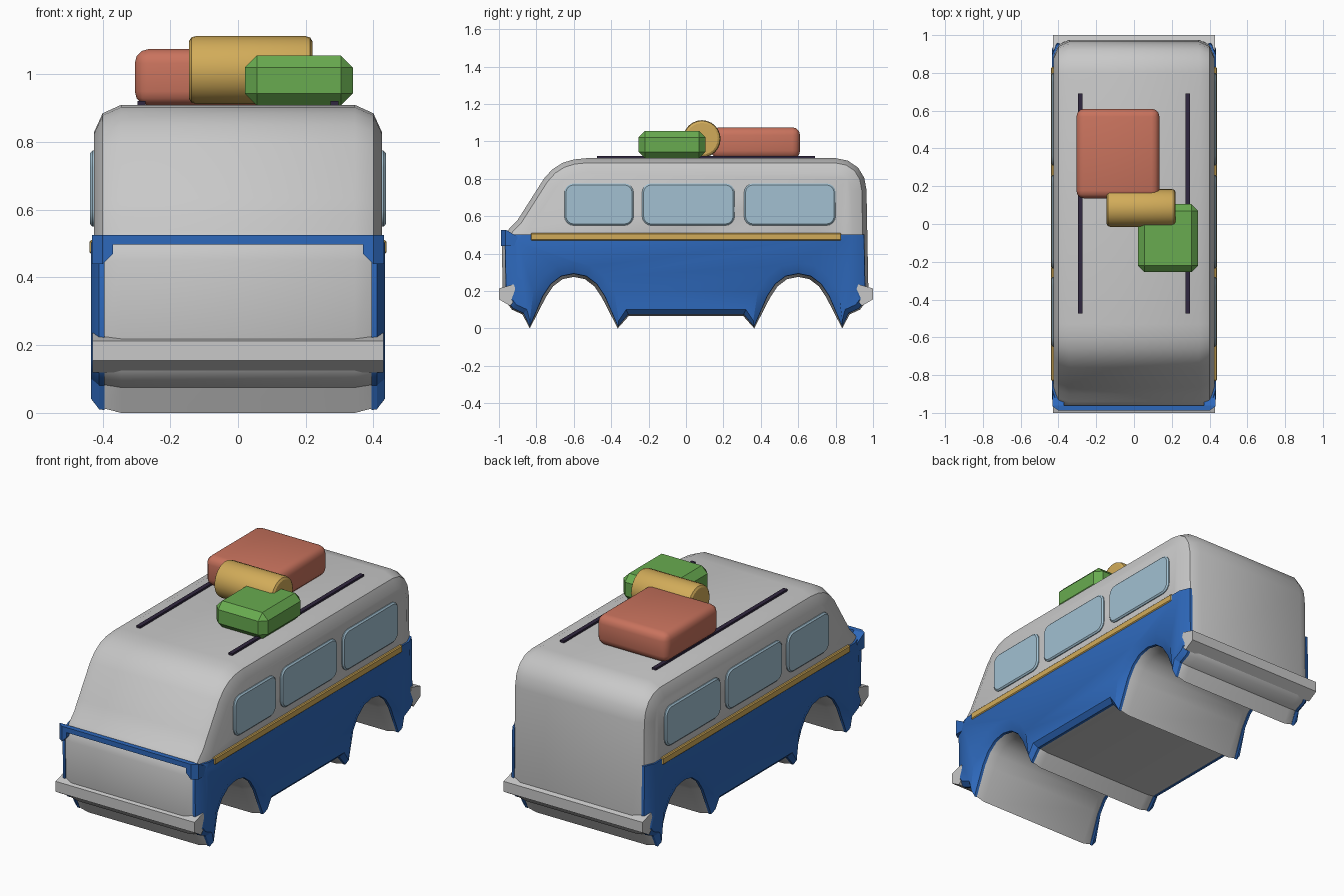
import bpy, bmesh, math
from mathutils import Vector

if "Cube" in bpy.data.objects:
    bpy.data.objects.remove(bpy.data.objects["Cube"])


def material(name, rgb):
    m = bpy.data.materials.new(name)
    m.diffuse_color = (*rgb, 1)
    m.use_nodes = True
    m.node_tree.nodes["Principled BSDF"].inputs["Base Color"].default_value = m.diffuse_color
    return m


GREY = material("light grey", (0.58, 0.58, 0.58))
BLUE = material("blue", (0.027, 0.14, 0.50))
GLASS = material("pale blue", (0.36, 0.53, 0.64))
GOLD = material("gold", (0.64, 0.41, 0.10))
RED = material("red", (0.58, 0.17, 0.11))
GREEN = material("green", (0.14, 0.41, 0.08))
DARK = material("dark purple", (0.03, 0.02, 0.05))


def finish(name, bm, mat, smooth=True):
    bmesh.ops.recalc_face_normals(bm, faces=bm.faces[:])
    me = bpy.data.meshes.new(name)
    bm.to_mesh(me)
    bm.free()
    me.materials.append(mat)
    ob = bpy.data.objects.new(name, me)
    bpy.context.collection.objects.link(ob)
    bpy.ops.object.select_all(action='DESELECT')
    ob.select_set(True)
    bpy.context.view_layer.objects.active = ob
    if smooth:
        bpy.ops.object.shade_smooth_by_angle(angle=math.radians(30))
    return ob


def loft(bm, rings):
    """Join (x, profile) rings of (y, z) points into a capped solid."""
    loops = [[bm.verts.new((x, y, z)) for y, z in prof] for x, prof in rings]
    n = len(loops[0])
    for a, b in zip(loops, loops[1:]):
        for i in range(n):
            j = (i + 1) % n
            bm.faces.new((a[i], a[j], b[j], b[i]))
    bm.faces.new(loops[0])
    bm.faces.new(loops[-1])


def inset(prof, d):
    """Move a clockwise profile inwards, less along the thin lower edge."""
    out = []
    for i, p in enumerate(prof):
        p, a, b = Vector(p), Vector(prof[i - 1]), Vector(prof[(i + 1) % len(prof)])
        e, f = (p - a).normalized(), (b - p).normalized()
        n1, n2 = Vector((e.y, -e.x)), Vector((f.y, -f.x))
        n = (n1 + n2).normalized()
        k = min(1.25, 1 / max(0.1, n.dot(n1)))
        out.append(tuple(p + n * d * k * (0.45 if p.y < 0.16 else 1)))
    return out


def box(name, x, y, z, mat, bevel=0, seg=1):
    bm = bmesh.new()
    bmesh.ops.create_cube(bm, size=1)
    for v in bm.verts:
        for i, (lo, hi) in enumerate((x, y, z)):
            v.co[i] = (lo + hi) / 2 + v.co[i] * (hi - lo)
    if bevel:
        bmesh.ops.bevel(bm, geom=bm.edges[:], offset=bevel, segments=seg,
                        profile=0.5, affect='EDGES')
    return finish(name, bm, mat, seg > 1)


# Side profile, clockwise: nose, windscreen, roof, tail, then the underside
half_arch = [(0.235, 0.0), (0.15, 0.165), (0.11, 0.225), (0.06, 0.263)]
arch = half_arch + [(0, 0.275)] + [(-y, z) for y, z in half_arch[::-1]]
profile = [(-0.96, 0.14), (-0.98, 0.21), (-0.985, 0.45), (-0.97, 0.50),
           (-0.94, 0.54), (-0.90, 0.58), (-0.865, 0.635), (-0.76, 0.80),
           (-0.715, 0.85), (-0.66, 0.885), (-0.60, 0.903), (-0.53, 0.91),
           (0.80, 0.91), (0.865, 0.897), (0.92, 0.86), (0.953, 0.805),
           (0.965, 0.74), (0.975, 0.21), (0.96, 0.14), (0.93, 0.10), (0.875, 0.075)]
profile += [(0.6 + y, z) for y, z in arch]
profile += [(0.305, 0.067), (-0.305, 0.067)]
profile += [(-0.6 + y, z) for y, z in arch]
profile += [(-0.875, 0.075), (-0.93, 0.10)]

# Body shell with rounded side edges
edge = [(0.345, 0), (0.40, 0.025), (0.425, 0.08)]
bm = bmesh.new()
loft(bm, [(-x, inset(profile, d)) for x, d in edge[::-1]]
     + [(x, inset(profile, d)) for x, d in edge])
finish("body", bm, GREY)

lip = [(-0.988, 0.44), (-0.988, 0.525), (-0.96, 0.525), (-0.90, 0.49), (-0.90, 0.44)]
for s, side in ((-1, "left"), (1, "right")):
    # Lower side panel, cut off at the waistline
    bm = bmesh.new()
    loft(bm, [(s * x, inset(profile, d))
              for x, d in ((0.395, 0.016), (0.41, 0.018), (0.434, 0.075))])
    bmesh.ops.bisect_plane(bm, geom=bm.verts[:] + bm.edges[:] + bm.faces[:],
                           plane_co=(0, 0, 0.503), plane_no=(0, 0, 1), clear_outer=True)
    bmesh.ops.holes_fill(bm, edges=[e for e in bm.edges if e.is_boundary], sides=0)
    finish(side + "_side_panel", bm, BLUE)

    # Raised front corner of the panel
    bm = bmesh.new()
    loft(bm, [(s * 0.37, [(max(y, -0.988), max(z, 0.47)) for y, z in lip]),
              (s * 0.40, lip), (s * 0.431, [(max(y, -0.965), z) for y, z in lip])])
    finish(side + "_front_corner", bm, BLUE, False)

    # Waist trim and roof rail
    box(side + "_waist_trim", sorted((s * 0.42, s * 0.439)), (-0.83, 0.83),
        (0.47, 0.51), GOLD, 0.005)
    box(side + "_roof_rail", sorted((s * 0.273, s * 0.297)), (-0.475, 0.69),
        (0.90, 0.921), DARK)

    # Side windows: rounded panes with a chamfered rim
    for k, (y0, y1) in enumerate(((-0.65, -0.28), (-0.235, 0.26), (0.31, 0.80))):
        def pane(d, r=0.05):
            pts = []
            for cy, cz, a0 in ((y1 - r, 0.775 - r, 0), (y0 + r, 0.775 - r, 90),
                               (y0 + r, 0.55 + r, 180), (y1 - r, 0.55 + r, 270)):
                for t in range(5):
                    a = math.radians(a0 + t * 22.5)
                    pts.append((cy + (r - d) * math.cos(a), cz + (r - d) * math.sin(a)))
            return pts
        bm = bmesh.new()
        loft(bm, [(s * 0.415, pane(0)), (s * 0.43, pane(0)), (s * 0.437, pane(0.008))])
        finish(f"{side}_window_{k + 1}", bm, GLASS)

# Blue strip across the nose
box("nose_strip", (-0.40, 0.40), (-0.988, -0.96), (0.497, 0.525), BLUE)

# Bumpers
bar = [(-1.0, 0.155), (-1.0, 0.213), (-0.92, 0.236), (-0.90, 0.17), (-0.94, 0.12)]
for s, name in ((1, "front_bumper"), (-1, "rear_bumper")):
    bm = bmesh.new()
    loft(bm, [(x, [(s * y, z) for y, z in bar]) for x in (-0.43, 0.43)])
    finish(name, bm, GREY, False)

# Luggage on the roof
box("red_suitcase", (-0.305, 0.135), (0.135, 0.61), (0.908, 1.075), RED, 0.042, 3)
box("green_bag", (0.02, 0.34), (-0.255, 0.105), (0.908, 1.056), GREEN, 0.036)

rings = []
for x, r in ((-0.145, 0.085), (-0.138, 0.096), (-0.125, 0.1),
             (0.20, 0.1), (0.213, 0.096), (0.22, 0.085)):
    rings.append((x, [(0.085 + r * math.cos(a * math.pi / 12),
                       1.013 + r * math.sin(a * math.pi / 12)) for a in range(24)]))
bm = bmesh.new()
loft(bm, rings)
finish("bedroll", bm, GOLD)
